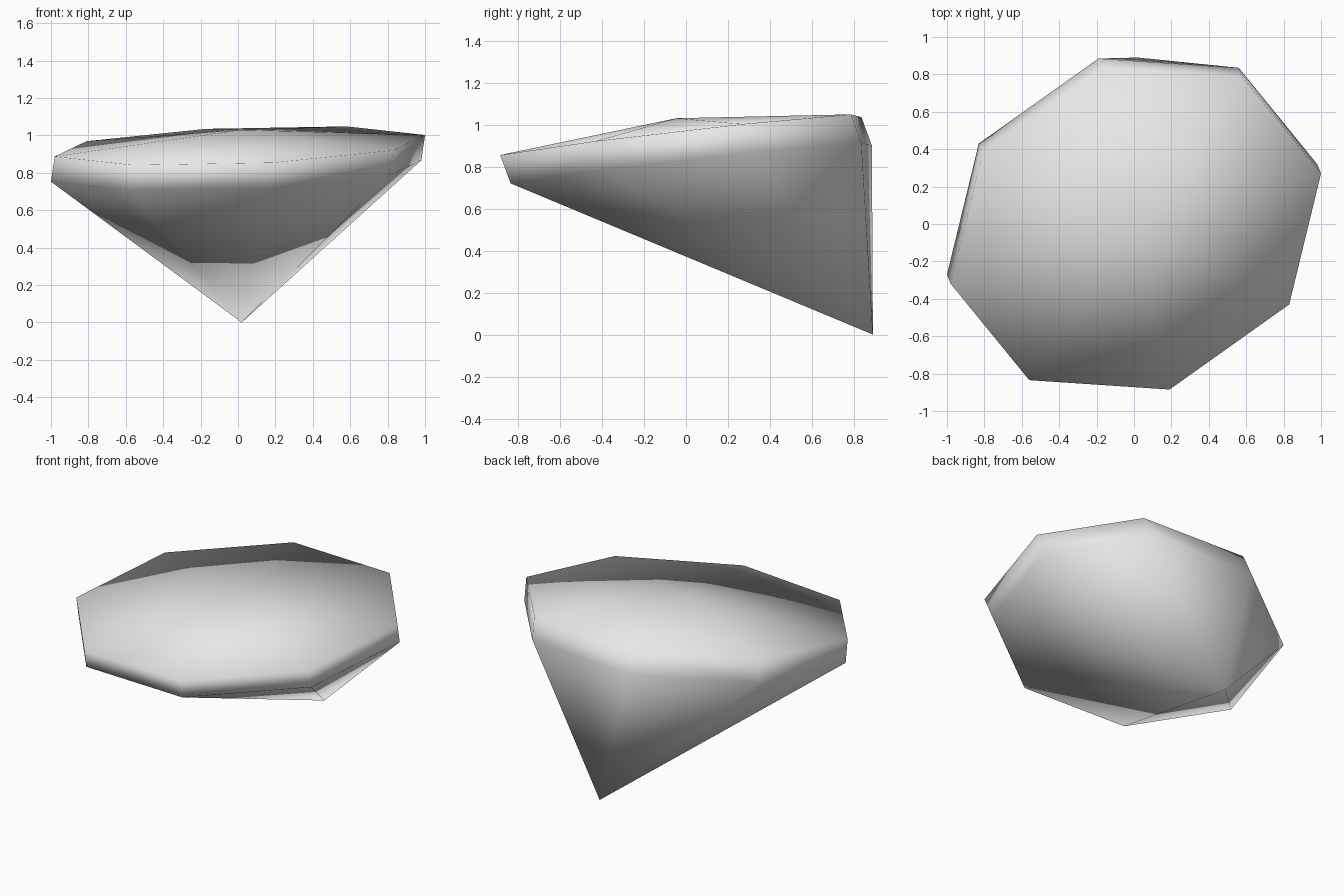
import bpy
import bmesh
from mathutils import Vector

cube = bpy.data.objects.get("Cube")
if cube:
    bpy.data.objects.remove(cube, do_unlink=True)

# Grey stone material
stone = bpy.data.materials.new("grey stone")
stone.use_nodes = True
stone.diffuse_color = (0.8, 0.8, 0.8, 1)
stone.node_tree.nodes["Principled BSDF"].inputs["Base Color"].default_value = stone.diffuse_color
stone.node_tree.nodes["Principled BSDF"].inputs["Roughness"].default_value = 0.6

# Half of the eight-sided outline; the other half is its point reflection
half = [(0.99, 0.295), (0.57, 0.81), (-0.18, 0.86), (-0.82, 0.405)]
outline = half + [(-x, -y) for x, y in half]


def add_ring(bm, centre):
    """Tilted octagon, rising towards the back and slightly to the left."""
    return [bm.verts.new(centre + Vector((x, y, 0.025 * x + 0.11 * y)))
            for x, y in outline]


bm = bmesh.new()
upper = add_ring(bm, Vector((0.01, -0.025, 0.945)))
lower = add_ring(bm, Vector((-0.01, 0.025, 0.81)))
crown = bm.verts.new((0.02, -0.045, 1.03))
tip = bm.verts.new((0.02, 0.89, 0))

# Shallow crown, narrow girdle band and skewed point below
for i in range(len(outline)):
    j = (i + 1) % len(outline)
    bm.faces.new((crown, upper[i], upper[j]))
    bm.faces.new((upper[i], lower[i], lower[j], upper[j]))
    bm.faces.new((lower[i], tip, lower[j]))

bmesh.ops.recalc_face_normals(bm, faces=bm.faces)
for face in bm.faces:
    face.smooth = True

mesh = bpy.data.meshes.new("cut_stone")
bm.to_mesh(mesh)
bm.free()
mesh.materials.append(stone)
bpy.context.collection.objects.link(bpy.data.objects.new("cut_stone", mesh))
